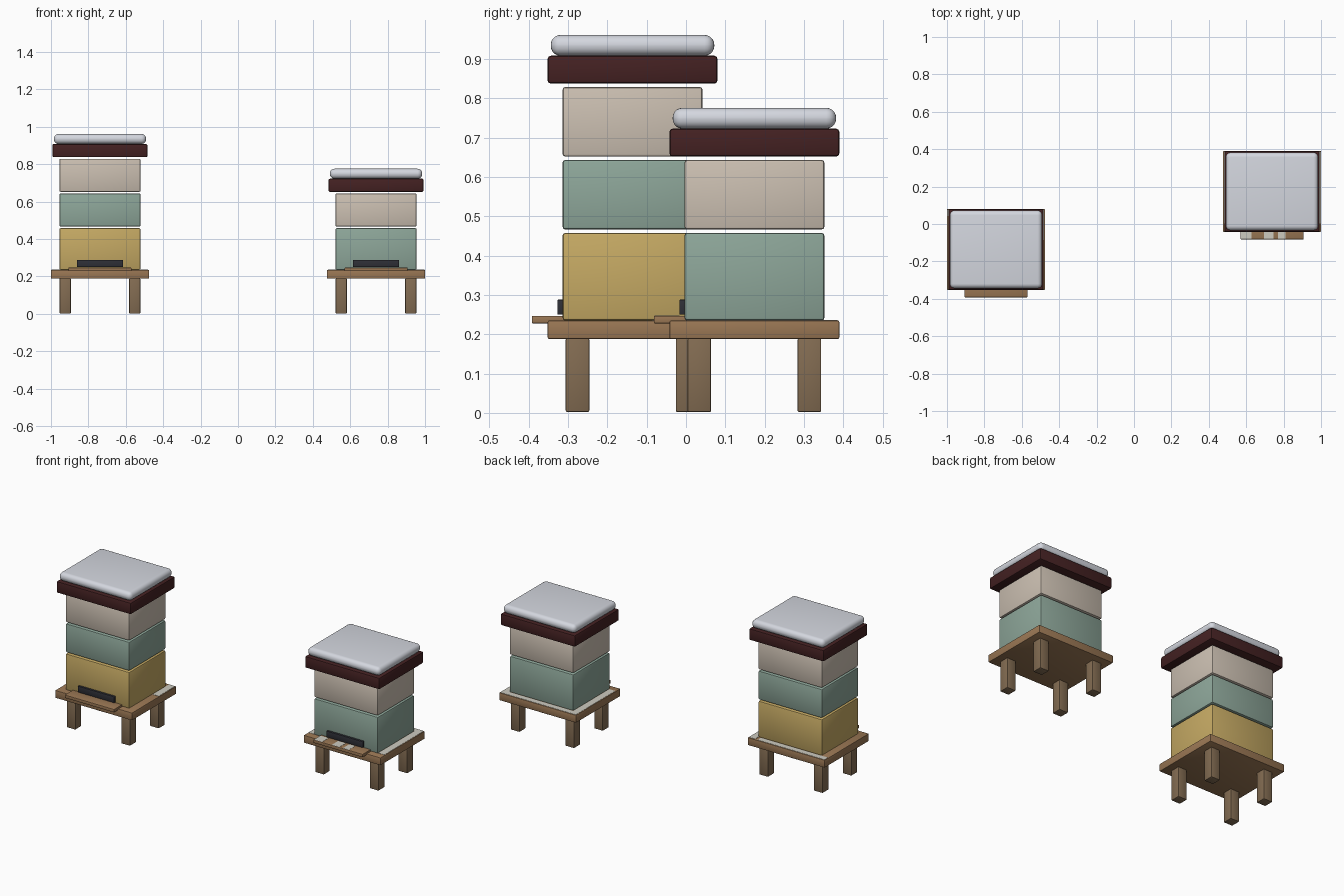
import bpy
import bmesh
from mathutils import Vector
from math import radians

cube = bpy.data.objects.get("Cube")
if cube:
    bpy.data.objects.remove(cube, do_unlink=True)


def material(name, rgb):
    """Flat colour given as 0-255 display values, stored as linear."""
    linear = [((c / 255 + 0.055) / 1.055) ** 2.4 for c in rgb]
    mat = bpy.data.materials.new(name)
    mat.use_nodes = True
    mat.diffuse_color = (*linear, 1)
    mat.node_tree.nodes["Principled BSDF"].inputs["Base Color"].default_value = (*linear, 1)
    return mat


CREAM = material("cream paint", (204, 192, 178))
GREEN = material("sage paint", (142, 167, 154))
GOLD = material("ochre paint", (198, 170, 100))
ROOF = material("dark red roof", (68, 33, 34))
METAL = material("pale grey cover", (212, 215, 223))
BOARD = material("warm wood", (154, 119, 84))
LEG = material("leg wood", (131, 108, 82))
DARK = material("entrance black", (46, 47, 54))
PALE = material("weathered pale wood", (205, 203, 192))


def block(name, center, half, z, mat, bevel=0.004, segments=2):
    """Rounded box: plan centre and half sizes, z range."""
    bm = bmesh.new()
    bmesh.ops.create_cube(bm, size=1)
    bmesh.ops.scale(bm, vec=(2 * half[0], 2 * half[1], z[1] - z[0]), verts=bm.verts)
    if bevel:
        bmesh.ops.bevel(bm, geom=bm.edges[:], offset=bevel, segments=segments,
                        profile=0.5, affect='EDGES', clamp_overlap=True)
    mesh = bpy.data.meshes.new(name)
    bm.to_mesh(mesh)
    bm.free()
    obj = bpy.data.objects.new(name, mesh)
    obj.location = Vector((center[0], center[1], sum(z) / 2))
    bpy.context.collection.objects.link(obj)
    mesh.materials.append(mat)
    bpy.ops.object.select_all(action='DESELECT')
    obj.select_set(True)
    bpy.context.view_layer.objects.active = obj
    bpy.ops.object.shade_smooth_by_angle(angle=radians(40))
    return obj


def hive(side, cx, cy, paints):
    # Stand with four legs
    for sx, lr in ((-1, "right"), (1, "left")):
        for sy, fb in ((-1, "front"), (1, "back")):
            block(f"{side}_{fb}_{lr}_leg", (cx + sx * 0.186, cy + sy * 0.14),
                  (0.03, 0.03), (0.002, 0.19), LEG)
    block(f"{side}_stand", (cx, cy), (0.262, 0.216), (0.188, 0.235), BOARD)

    # Stacked boxes separated by narrow gaps
    z = 0.235
    for i, paint in enumerate(paints):
        height = 0.177 if i else 0.223
        block(f"{side}_box_{i + 1}", (cx, cy), (0.217, 0.178), (z, z + height), paint, 0.007)
        z += height + 0.0085

    # Roof and padded cover
    block(f"{side}_roof", (cx, cy), (0.254, 0.216), (z, z + 0.071), ROOF, 0.008)
    block(f"{side}_cover", (cx, cy), (0.247, 0.208), (z + 0.071, z + 0.124), METAL, 0.025, 5)

    # Entrance slot and landing board
    block(f"{side}_entrance", (cx, cy - 0.18), (0.124, 0.011), (0.25, 0.288), DARK, 0.002)
    return block(f"{side}_landing_board", (cx, cy - 0.206), (0.168, 0.05),
                 (0.228, 0.247), BOARD, 0.002)


RIGHT = (-0.738, -0.136)
LEFT = (0.738, 0.174)
landing = hive("right", *RIGHT, (GOLD, GREEN, CREAM))
hive("left", *LEFT, (GREEN, CREAM))

# Dark underside of one landing board
landing.data.materials.append(ROOF)
for face in landing.data.polygons:
    if face.normal.z < -0.9:
        face.material_index = 1

# Weathered pale areas on the stands and a landing board
TOP = (0.2345, 0.2365)
for sx, lr in ((-1, "right"), (1, "left")):
    block(f"left_stand_{lr}_wear", (LEFT[0] + sx * 0.237, LEFT[1] + 0.02),
          (0.021, 0.192), TOP, PALE, 0)
block("left_stand_back_wear", (LEFT[0], LEFT[1] + 0.195), (0.216, 0.017), TOP, PALE, 0)
block("right_stand_back_wear", (RIGHT[0] - 0.03, RIGHT[1] + 0.195), (0.228, 0.017), TOP, PALE, 0)
block("right_stand_corner_wear", (RIGHT[0] + 0.237, RIGHT[1] + 0.13), (0.021, 0.08), TOP, PALE, 0)
for i, (x, half) in enumerate(((0.6, 0.028), (0.72, 0.026), (0.79, 0.02))):
    block(f"left_landing_wear_{i + 1}", (x, LEFT[1] - 0.222), (half, 0.032),
          (0.2465, 0.248), PALE, 0)
